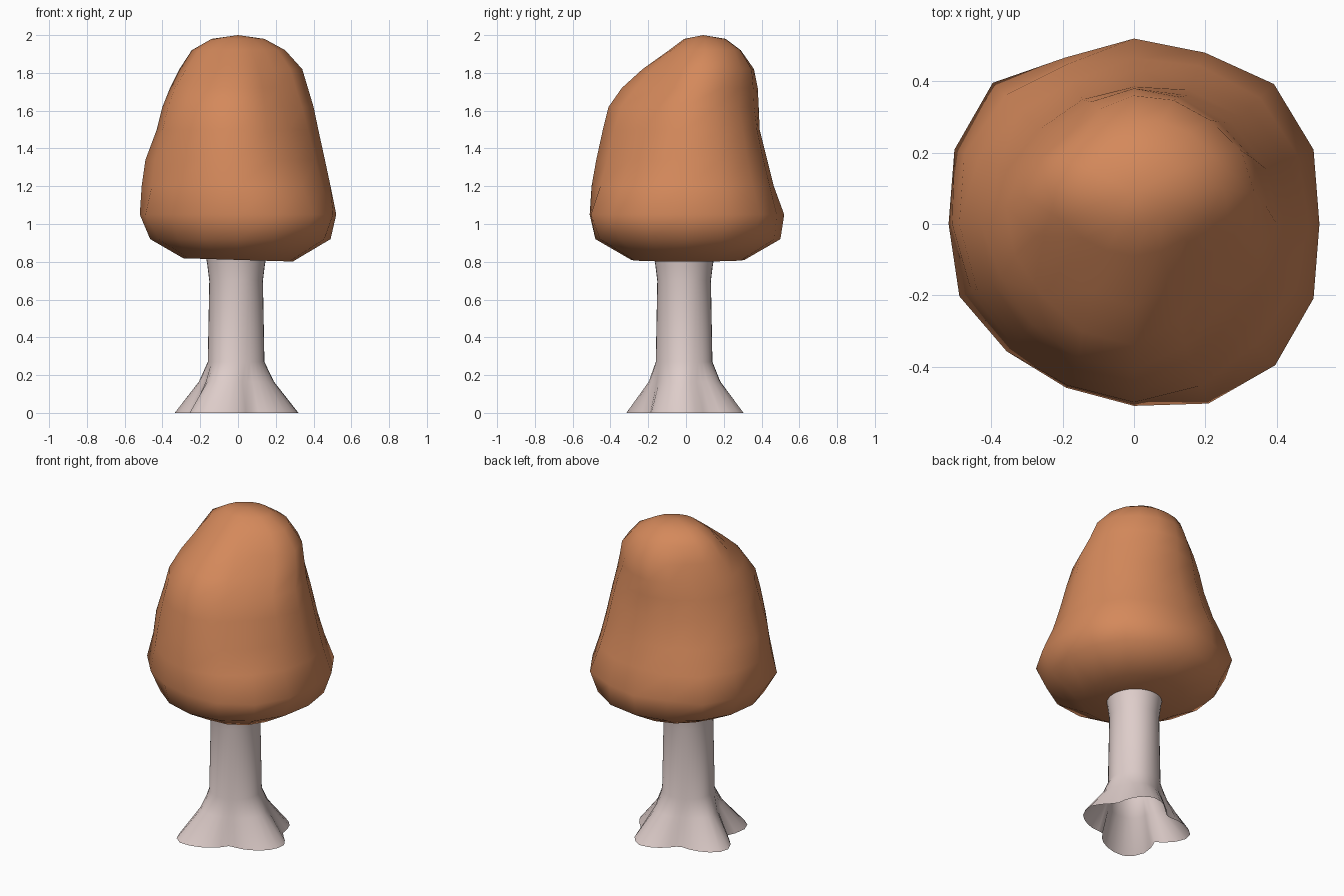
import bpy, bmesh, math

if "Cube" in bpy.data.objects:
    bpy.data.objects.remove(bpy.data.objects["Cube"])


def material(name, colour):
    m = bpy.data.materials.new(name)
    m.diffuse_color = (*colour, 1)
    m.use_nodes = True
    m.node_tree.nodes["Principled BSDF"].inputs["Base Color"].default_value = m.diffuse_color
    return m


def smooth_loop(radii, steps):
    """Closed Catmull-Rom interpolation of evenly spaced radii."""
    n, out = len(radii), []
    for i in range(n):
        a, b, c, d = (radii[(i + k) % n] for k in (-1, 0, 1, 2))
        for s in range(steps):
            t = s / steps
            out.append(b + 0.5 * t * (c - a + t * (2*a - 5*b + 4*c - d + t * (3*(b - c) + d - a))))
    return out


def loft(name, rings, mat, apex=None, base=None):
    """Skin a stack of point rings, with an optional fan to a top and a bottom point."""
    bm = bmesh.new()
    loops = [[bm.verts.new(p) for p in ring] for ring in rings]
    n = len(loops[0])
    for lo, hi in zip(loops, loops[1:]):
        for i in range(n):
            j = (i + 1) % n
            bm.faces.new((lo[i], lo[j], hi[j], hi[i]))
    for point, loop in ((apex, loops[-1]), (base, loops[0][::-1])):
        if point:
            tip = bm.verts.new(point)
            for i in range(n):
                bm.faces.new((loop[i], loop[(i + 1) % n], tip))
    for f in bm.faces:
        f.smooth = True
    mesh = bpy.data.meshes.new(name)
    bm.to_mesh(mesh)
    bm.free()
    mesh.materials.append(mat)
    ob = bpy.data.objects.new(name, mesh)
    bpy.context.collection.objects.link(ob)
    return ob


# Crown: height, y centre, then radii from E counter-clockwise (8 or 16 of them)
crown_profile = [
    (0.81, 0.00, .29, .31, .31, .29, .29, .28, .29, .30),
    (0.92, 0.00, .49, .51, .50, .49, .465, .45, .48, .50),
    (1.05, 0.00, .52, .545, .555, .52, .52, .505, .56, .545,
     .52, .53, .505, .497, .51, .545, .56, .545),
    (1.20, 0.00, .49, .50, .465, .51, .51, .48, .50, .48),
    (1.34, 0.00, .46, .46, .43, .45, .49, .46, .475, .43),
    (1.50, 0.00, .425, .425, .39, .40, .43, .43, .44, .385),
    (1.62, 0.00, .40, .395, .385, .375, .40, .40, .41, .34),
    (1.72, 0.05, .37, .335, .33, .31, .36, .36, .39, .30),
    (1.82, 0.08, .34, .30, .28, .25, .31, .28, .31, .26),
    (1.92, 0.10, .25, .22, .19, .20, .245, .20, .19, .20),
    (1.98, 0.10, .14, .12, .11, .11, .14, .12, .11, .11),
]
rings = []
for z, cy, *radii in crown_profile:
    rs = smooth_loop(radii, 16 // len(radii))
    ring = []
    for i, r in enumerate(rs):
        x, y = r * math.cos(math.tau * i / 16), cy + r * math.sin(math.tau * i / 16)
        tilt = -0.03 * x if z < 0.9 else 0   # underside dips a little to the right
        ring.append((x, y, z + tilt))
    rings.append(ring)
loft("crown", rings, material("orange_foliage", (0.66, 0.25, 0.105)), (0, 0.09, 2.0), (0, 0, 0.81))

# Trunk: round column spreading into four uneven roots; foot outline as (angle, reach)
foot = [(-15, .32), (0, .32), (27, .25), (55, .315), (72, .325), (115, .2), (158, .34),
        (172, .34), (200, .235), (225, .36), (241, .365), (292, .2), (345, .32)]


def foot_radius(deg):
    for (a0, r0), (a1, r1) in zip(foot, foot[1:]):
        if a0 <= deg < a1:
            return r0 + (r1 - r0) * (deg - a0) / (a1 - a0)
    return foot[0][1]


# height, column radius, root strength
trunk_profile = [(0, .15, 1), (.165, .15, .28), (.27, .15, 0),
                 (.70, .142, 0), (.78, .152, 0), (.83, .16, 0)]
N = 36
trunk = []
for z, r0, k in trunk_profile:
    ring = []
    for i in range(N):
        a = math.tau * i / N
        r = r0 + (foot_radius(360 * i / N) - r0) * k
        ring.append((-0.01 * (1 - k) + r * math.cos(a), -0.01 * (1 - k) + r * math.sin(a), z))
    trunk.append(ring)
loft("trunk", trunk, material("pale_bark", (0.73, 0.61, 0.59)))
